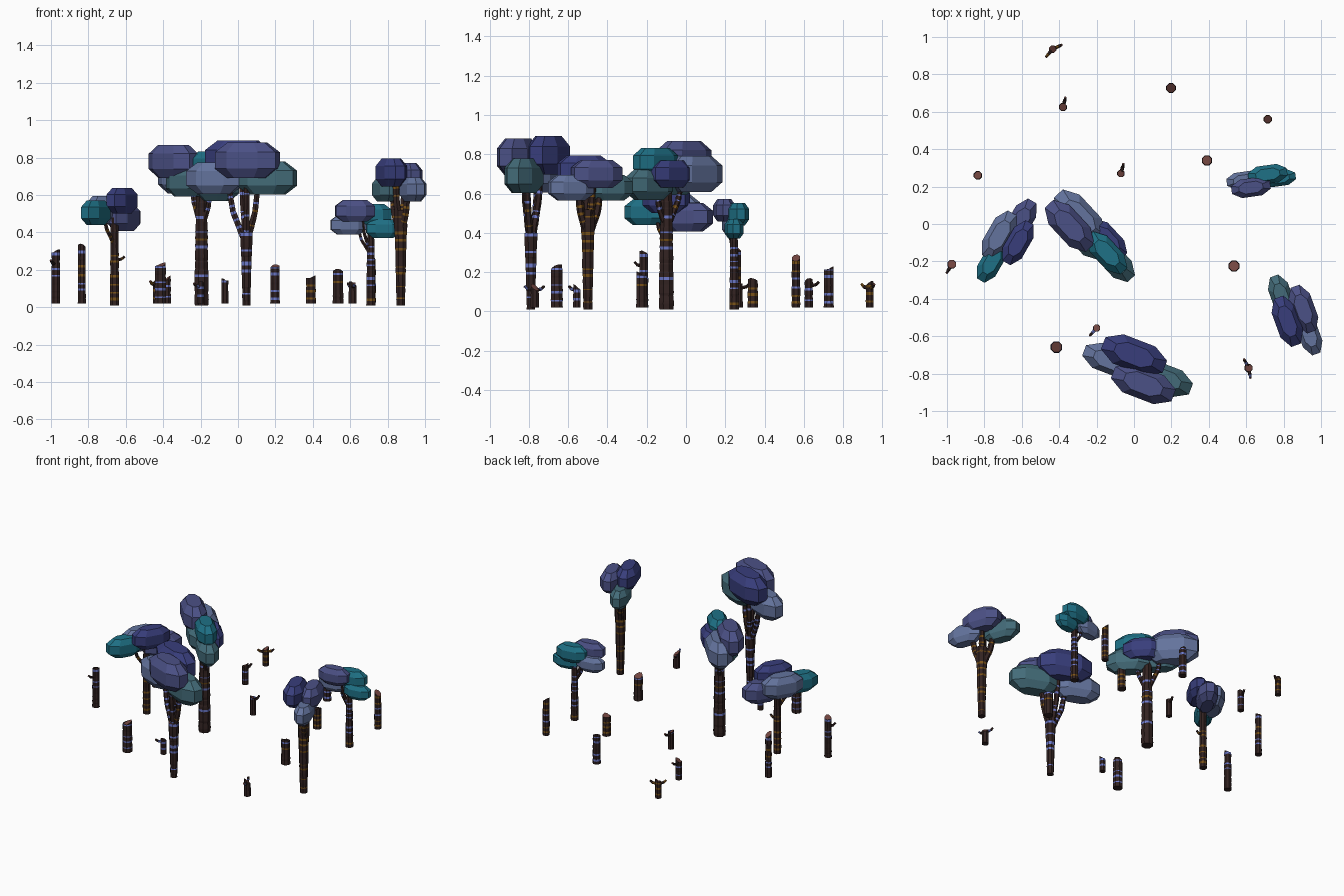
import bpy, bmesh, math, random
from mathutils import Vector

if "Cube" in bpy.data.objects:
    bpy.data.objects.remove(bpy.data.objects["Cube"])
random.seed(4)

def mat(name, *rgb):
    m = bpy.data.materials.new(name)
    m.diffuse_color = (*[c ** 2.2 for c in rgb], 1)
    m.use_nodes = True
    m.node_tree.nodes["Principled BSDF"].inputs["Base Color"].default_value = m.diffuse_color
    return m

WOOD = [mat("bark", 0.21, 0.155, 0.15), mat("blue_band", 0.43, 0.48, 0.8),
        mat("gold_band", 0.48, 0.33, 0.12), mat("cut_wood", 0.45, 0.28, 0.26)]
PURPLE = mat("leaf_purple", 0.30, 0.32, 0.52)
NAVY = mat("leaf_navy", 0.23, 0.25, 0.48)
SLATE = mat("leaf_slate", 0.39, 0.45, 0.61)
GREY = mat("leaf_grey_teal", 0.27, 0.42, 0.47)
TEAL = mat("leaf_teal", 0.14, 0.44, 0.52)

def finish(bm, name, mats):
    bmesh.ops.recalc_face_normals(bm, faces=bm.faces)
    me = bpy.data.meshes.new(name)
    bm.to_mesh(me)
    bm.free()
    for m in mats:
        me.materials.append(m)
    ob = bpy.data.objects.new(name, me)
    bpy.context.collection.objects.link(ob)

def skin(bm, rings, colours=None, cap=0):
    """Bridge a stack of vertex rings and close both ends."""
    n = len(rings[0])
    for i, (lo, hi) in enumerate(zip(rings, rings[1:])):
        for k in range(n):
            j = (k + 1) % n
            f = bm.faces.new((lo[k], lo[j], hi[j], hi[k]))
            f.material_index = colours[i] if colours else 0
    bm.faces.new(rings[0][::-1])
    bm.faces.new(rings[-1]).material_index = cap

def limb(bm, path, radii, gold, jag=0.0, sides=8):
    """Banded tube along a path; jag makes a broken top."""
    pts, rs, colours = [], [], []
    for a, b, ra, rb in zip(path, path[1:], radii, radii[1:]):
        length, d = (b - a).length, 0.0
        while d < length - 0.012:
            pts.append(a.lerp(b, d / length))
            rs.append((ra + (rb - ra) * d / length) * random.uniform(0.96, 1.06))
            thin = len(colours) % 2
            band = 2 if random.random() < gold else 1
            colours.append(band if thin and random.random() < 0.65 else 0)
            d += random.uniform(0.006, 0.016) if thin else random.uniform(0.018, 0.038)
    pts.append(path[-1])
    rs.append(radii[-1])
    rings = []
    for i, (p, r) in enumerate(zip(pts, rs)):
        t = (pts[min(i + 1, len(pts) - 1)] - pts[max(i - 1, 0)]).normalized()
        u = t.cross(Vector((0, 1, 0)) if abs(t.y) < 0.8 else Vector((1, 0, 0))).normalized()
        v = t.cross(u)
        ring = []
        for k in range(sides):
            ang = math.tau * (k + 0.5) / sides
            q = p + (u * math.cos(ang) + v * math.sin(ang)) * r
            if jag and i == len(pts) - 1:
                q.z += jag * (math.cos(ang + p.x * 9) - 1) / 2
            ring.append(bm.verts.new(q))
        rings.append(ring)
    skin(bm, rings, colours, 3)

def foliage(name, colour, x, y, z, size, heading):
    """Eight-sided chamfered lump stretched along a heading."""
    bm = bmesh.new()
    ca, sa = math.cos(heading), math.sin(heading)
    rings = []
    for h, s in ((-0.5, 0.65), (-0.23, 1.06), (0.23, 1.06), (0.5, 0.65)):
        ring = []
        for k in range(8):
            a = math.tau * (k + 0.5) / 8
            c = math.copysign(abs(math.cos(a)) ** 0.75, math.cos(a))
            px, py = c * s * size, math.sin(a) * s * size * 0.48
            ring.append(bm.verts.new((x + px * ca - py * sa, y + px * sa + py * ca, z + h * size * 1.1)))
        rings.append(ring)
    skin(bm, rings)
    finish(bm, name, [colour])

def stub(bm, x, y, z, deg, gold):
    """Short bent side twig."""
    out = Vector((math.cos(math.radians(deg)), math.sin(math.radians(deg)), 0))
    p = Vector((x, y, z))
    limb(bm, [p, p + out * 0.038 + Vector((0, 0, 0.008)), p + out * 0.054 + Vector((0, 0, 0.022))],
         [0.01, 0.009, 0.007], gold, sides=6)

def tree(name, x, y, top, r, flare, fork, branches, gold, size, deg, lumps):
    """Trunk, branches from the fork into the first lumps, then the lumps."""
    bm = bmesh.new()
    base, tip = Vector((x, y, 0.01)), Vector((x, y, top))
    limb(bm, [base, base.lerp(tip, 0.6), tip], [r, r * (1 + flare) / 2, r * flare], gold)
    start = Vector((x, y, fork))
    for i, (colour, lx, ly, lz, scale) in enumerate(lumps):
        foliage(f"{name}_foliage_{i + 1}", colour, lx, ly, lz, size * scale, math.radians(deg))
        if i < branches:
            end = Vector((x, y, lz)).lerp(Vector((lx, ly, lz)), 0.6)
            mid = start.lerp(end, 0.5) + Vector((end.x - x, end.y - y, 0)) * 0.2
            br = r * flare * 0.55
            limb(bm, [start, mid, end], [br, br * 0.9, br * 0.8], gold, sides=6)
    if branches == 1:
        stub(bm, x, y, 0.25, 0, gold)
    finish(bm, name + "_trunk", WOOD)

tree("left_tree", -0.66, -0.09, 0.48, 0.026, 0.85, 0.33, 1, 0.9, 0.125, 60, [
    (TEAL, -0.76, -0.2, 0.505, 0.95), (SLATE, -0.72, -0.06, 0.52, 1.1),
    (NAVY, -0.62, -0.1, 0.57, 1), (PURPLE, -0.61, 0.01, 0.48, 1.05)])
tree("tall_tree", -0.195, -0.1, 0.66, 0.04, 0.75, 0.42, 2, 0.1, 0.14, -47, [
    (SLATE, -0.29, 0.04, 0.7, 1.2), (GREY, -0.11, -0.19, 0.645, 1),
    (PURPLE, -0.345, -0.01, 0.78, 1.15), (NAVY, -0.14, -0.08, 0.7, 0.9),
    (TEAL, -0.145, -0.155, 0.76, 0.95), (GREY, -0.27, -0.07, 0.67, 1)])
tree("front_tree", 0.045, -0.79, 0.4, 0.022, 1.6, 0.33, 4, 0.1, 0.165, -21, [
    (PURPLE, 0.05, -0.855, 0.785, 1.05), (NAVY, 0, -0.7, 0.795, 1.07),
    (SLATE, -0.125, -0.73, 0.69, 0.92), (GREY, 0.155, -0.825, 0.69, 0.97)])
tree("right_tree", 0.71, 0.245, 0.46, 0.026, 0.7, 0.28, 2, 0.2, 0.1, 8, [
    (SLATE, 0.59, 0.235, 0.44, 0.95), (PURPLE, 0.625, 0.195, 0.515, 1.05),
    (TEAL, 0.715, 0.265, 0.495, 1.05), (TEAL, 0.775, 0.245, 0.42, 0.9)])
tree("corner_tree", 0.87, -0.5, 0.52, 0.024, 1.65, 0.38, 4, 0.95, 0.13, -70, [
    (NAVY, 0.82, -0.52, 0.72, 1.05), (PURPLE, 0.905, -0.455, 0.7, 1),
    (SLATE, 0.935, -0.585, 0.63, 0.9), (GREY, 0.79, -0.39, 0.63, 0.92)])

def stump(name, x, y, top, r, gold, *stub_degrees):
    """Broken trunk with side twigs."""
    bm = bmesh.new()
    limb(bm, [Vector((x, y, 0.02)), Vector((x, y, top))], [r * 1.08, r], gold, jag=0.035)
    for deg in stub_degrees:
        stub(bm, x, y, 0.02 + (top - 0.02) * 0.72, deg, gold)
    finish(bm, name, WOOD)

stump("stump_back_left", -0.435, 0.935, 0.155, 0.02, 0.9, 25, 230)
stump("stump_back_inner", -0.38, 0.625, 0.17, 0.021, 0.1, 75)
stump("stump_back_middle", 0.198, 0.727, 0.23, 0.025, 0.2)
stump("stump_back_right", 0.715, 0.56, 0.29, 0.022, 0.8)
stump("stump_inner_right", 0.39, 0.34, 0.17, 0.026, 0.9)
stump("stump_centre", -0.07, 0.27, 0.155, 0.019, 0.1, 75)
stump("stump_left_tall", -0.835, 0.26, 0.34, 0.021, 0.5)
stump("stump_far_left", -0.974, -0.215, 0.31, 0.023, 0.1, 240)
stump("stump_right", 0.535, -0.225, 0.205, 0.028, 0.9)
stump("stump_front_inner", -0.2, -0.556, 0.14, 0.019, 0.3, 228)
stump("stump_front_left", -0.415, -0.658, 0.24, 0.03, 0.4)
stump("stump_front_right", 0.613, -0.77, 0.14, 0.021, 0.1, 118, 280)
